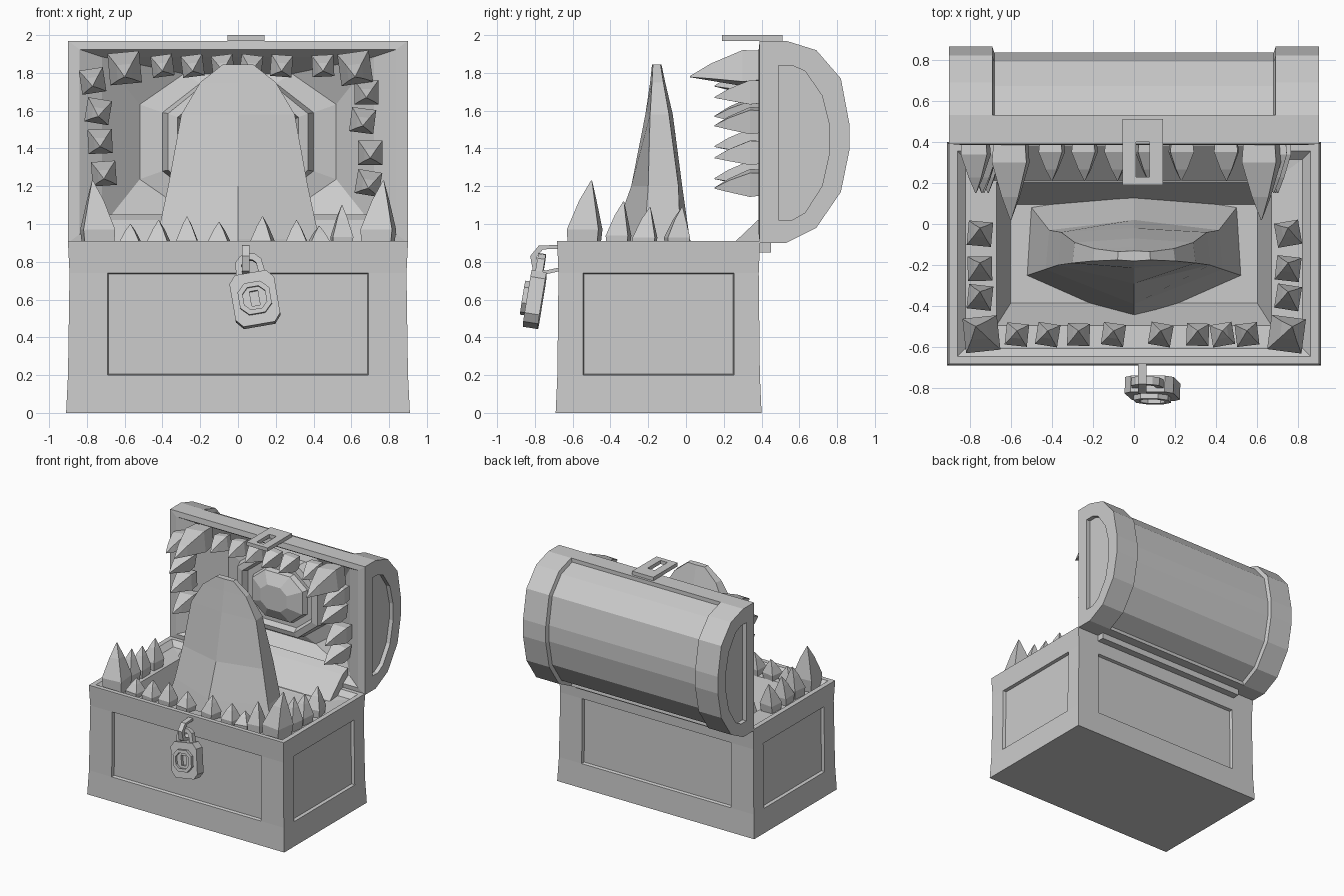
import bpy, bmesh, math, random
from mathutils import Vector, Matrix

random.seed(4)
cube = bpy.data.objects.get("Cube")
if cube:
    bpy.data.objects.remove(cube)

grey = bpy.data.materials.new("plain_grey")
grey.use_nodes = True
grey.diffuse_color = (0.6, 0.6, 0.6, 1)
grey.node_tree.nodes["Principled BSDF"].inputs["Base Color"].default_value = (0.6, 0.6, 0.6, 1)


def finish(bm, name):
    """Merge coincident points and turn the bmesh into a flat shaded object."""
    bmesh.ops.remove_doubles(bm, verts=bm.verts[:], dist=0.0005)
    mesh = bpy.data.meshes.new(name)
    bm.to_mesh(mesh)
    bm.free()
    mesh.materials.append(grey)
    obj = bpy.data.objects.new(name, mesh)
    bpy.context.scene.collection.objects.link(obj)
    return obj


def loft(bm, loops, start=False, end=False, closed=True):
    """Skin a list of point loops; returns the faces row by row."""
    rings = [[bm.verts.new(p) for p in loop] for loop in loops]
    n = len(rings[0])
    rows = []
    for a, b in zip(rings, rings[1:]):
        rows.append([bm.faces.new((a[i], a[(i + 1) % n], b[(i + 1) % n], b[i]))
                     for i in range(n if closed else n - 1)])
    if start:
        bm.faces.new(rings[0][::-1])
    if end:
        bm.faces.new(rings[-1])
    return rows


def octagon(rx, ry, k):
    """Counterclockwise octagon; k = 1 gives a rectangle."""
    quarter = [(rx, -k * ry), (rx, k * ry), (k * rx, ry), (-k * rx, ry)]
    return quarter + [(-x, -y) for x, y in quarter]


# Chest body: slightly waisted box with a recessed panel on each side
CY = -0.145


def body_ring(z, hx, hy):
    px, py = 0.69, 0.40
    half = [(-hx, -hy), (-px, -hy), (px, -hy), (hx, -hy), (hx, -py), (hx, py)]
    return [(x, y + CY, z) for x, y in half + [(-x, -y) for x, y in half]]


bm = bmesh.new()
rows = loft(bm, [body_ring(0, 0.91, 0.545), body_ring(0.2, 0.9, 0.536),
                 body_ring(0.74, 0.892, 0.53), body_ring(0.9, 0.9, 0.537)], start=True)
bm.normal_update()
bmesh.ops.inset_individual(bm, faces=rows[1][1::3], thickness=0.008, depth=-0.025)
finish(bm, "chest_body")

# Mouth lining sinking into the body
bm = bmesh.new()
lining = [(0.9, 0.537, 1, 0.9), (0.9, 0.537, 1, 0.91), (0.86, 0.5, 1, 0.91),
          (0.82, 0.46, 1, 0.87), (0.67, 0.35, 1, 0.86), (0.6, 0.24, 1, 0.6)]
loft(bm, [[(x, y + CY, z) for x, y in octagon(rx, ry, k)] for rx, ry, k, z in lining], end=True)
finish(bm, "mouth_lining")

# Lid shell: rounded profile with a recessed middle band
PROFILE = [(0.39, 0.9), (0.53, 0.9), (0.69, 0.98), (0.82, 1.17), (0.865, 1.39),
           (0.865, 1.53), (0.82, 1.77), (0.69, 1.92), (0.53, 1.97), (0.39, 1.97)]
PANEL = [(0.49, 1.02), (0.56, 1.02), (0.63, 1.06), (0.72, 1.2), (0.76, 1.38),
         (0.76, 1.52), (0.72, 1.68), (0.63, 1.81), (0.56, 1.84), (0.49, 1.84)]
bm = bmesh.new()
rows = loft(bm, [[(x, y, z) for y, z in PROFILE][::-1] for x in (-0.9, -0.69, 0, 0.69, 0.9)],
            closed=False)
bmesh.ops.reverse_faces(bm, faces=bm.faces[:])
bmesh.ops.recalc_face_normals(bm, faces=bm.faces[:])
if rows[1][4].normal.y < 0:
    bmesh.ops.reverse_faces(bm, faces=bm.faces[:])
bm.normal_update()
band = [f for row in rows[1:3] for f in row[1:-1]]
bmesh.ops.inset_region(bm, faces=band, thickness=0.01, depth=-0.03, use_even_offset=True)
# Lid ends, each with a half-moon recess
for side in (-1, 1):
    loft(bm, [[(side * x, y, z) for y, z in pts][::side]
              for pts, x in ((PROFILE, 0.9), (PANEL, 0.9), (PANEL, 0.865))], end=True)
finish(bm, "lid_shell")

# Lid lining: frame, sloped palate and octagonal eye
CZ = 1.435
bm = bmesh.new()
palate = [(0.9, 0.535, 1, 0.39), (0.84, 0.49, 1, 0.385), (0.72, 0.45, 1, 0.45),
          (0.52, 0.36, 0.55, 0.62), (0.4, 0.31, 0.5, 0.6)]
eye = [(0.37, 0.3, 0.5, 0.52), (0.32, 0.26, 0.5, 0.51), (0.3, 0.24, 0.5, 0.56),
       (0.25, 0.2, 0.5, 0.56), (0.23, 0.19, 0.5, 0.52), (0.12, 0.1, 0.5, 0.47)]
loft(bm, [[(x, y, z + CZ) for x, z in octagon(rx, rz, k)]
          for rx, rz, k, y in palate + eye], end=True)
finish(bm, "lid_lining_and_eye")

# Fleshy ramp joining body and lid at the hinge
bm = bmesh.new()
loft(bm, [[(x, 0.2, 0.85), (x, 0.45, 0.85), (x, 0.45, 1.05), (x, 0.38, 1.02)]
          for x in (-0.7, 0.7)], True, True)
bmesh.ops.recalc_face_normals(bm, faces=bm.faces[:])
finish(bm, "hinge_flesh")

# Tongue: height, half width, front ridge, front edge, back edge, back ridge
bm = bmesh.new()
sections = [(0.6, 0.52, -0.48, -0.25, 0.08, 0.16), (0.92, 0.43, -0.39, -0.22, -0.03, 0.02),
            (1.2, 0.37, -0.29, -0.2, -0.04, -0.02), (1.58, 0.3, -0.215, -0.19, -0.09, -0.07),
            (1.75, 0.2, -0.19, -0.18, -0.12, -0.11), (1.845, 0.08, -0.18, -0.175, -0.135, -0.13)]
loft(bm, [[(0, yf, z), (w, ye, z), (w * 0.96, yb, z), (0, yr, z), (-w * 0.96, yb, z), (-w, ye, z)]
          for z, w, yf, ye, yb, yr in sections], True, True)
finish(bm, "tongue")


# Teeth: four-sided curved spikes
def tooth(bm, root, axis, size, length, lean):
    u = Vector((1, 0, 0))
    v = axis.cross(u)
    turn = random.uniform(-0.2, 0.2)
    loops = []
    for t, scale in ((0, 0.9), (0.3, 1), (0.72, 0.48), (1, 0.03)):
        centre = root + axis * length * t + lean * t * t
        angles = [turn + math.pi * (0.25 + 0.5 * i) for i in range(4)]
        loops.append([centre + (u * math.cos(a) + v * math.sin(a)) * size * scale * 1.4
                      for a in angles])
    loft(bm, loops, True, True)


bm = bmesh.new()
up = Vector((0, 0, 1))
front_row = [(-0.57, 1.0), (-0.42, 1.02), (-0.27, 1.04), (-0.1, 1.01), (0.13, 1.04),
             (0.31, 1.02), (0.43, 0.99), (0.55, 1.1)]
for x, top in front_row:
    tooth(bm, Vector((x, -0.54, 0.86)), up, 0.055, top - 0.86, Vector((0, 0.02, 0)))
for s in (-1, 1):
    tooth(bm, Vector((s * 0.74, -0.54, 0.86)), up, 0.085, 0.37, Vector((s * 0.03, 0.04, 0)))
    for y, top in ((-0.36, 1.12), (-0.22, 1.09), (-0.05, 1.09)):
        tooth(bm, Vector((s * 0.75, y, 0.86)), up, 0.06, top - 0.86, Vector((0, 0.03, 0)))
finish(bm, "lower_teeth")

bm = bmesh.new()
out = Vector((0, -1, 0))
for x in (-0.4, -0.24, -0.08, 0.07, 0.23, 0.45):
    tooth(bm, Vector((x, 0.41, 1.84)), out, 0.058, 0.2, Vector((0, 0, -0.03)))
for x in (-0.6, 0.62):
    tooth(bm, Vector((x, 0.42, 1.83)), out, 0.085, 0.4, Vector((0, 0, -0.05)))
side_teeth = [(-0.77, 1.76), (-0.74, 1.6), (-0.73, 1.44), (-0.71, 1.27),
              (0.68, 1.7), (0.66, 1.55), (0.7, 1.38), (0.69, 1.22)]
for x, z in side_teeth:
    tooth(bm, Vector((x, 0.42, z)), out, 0.065, 0.27, Vector((0, 0, -0.03)))
finish(bm, "upper_teeth")


# Latch plate on the lid, with a slot
def rect(x0, x1, y0, y1, z):
    return [(x0, y0, z), (x1, y0, z), (x1, y1, z), (x0, y1, z)]


bm = bmesh.new()
outer, inner = (-0.055, 0.14, 0.19, 0.51), (0.01, 0.075, 0.23, 0.4)
loft(bm, [rect(*outer, 1.97), rect(*outer, 2.0), rect(*inner, 2.0),
          rect(*inner, 1.97), rect(*outer, 1.97)])
finish(bm, "latch_plate")

# Staple holding the padlock
bm = bmesh.new()
path = [(-0.67, 0.89), (-0.78, 0.885), (-0.825, 0.83), (-0.81, 0.75), (-0.76, 0.73), (-0.67, 0.75)]
hub = Vector((-0.7, 0.815))
loops = []
for p in path:
    q = Vector(p).lerp(hub, 0.28)
    loops.append([(0.02, *p), (0.06, *p), (0.06, *q), (0.02, *q)])
loft(bm, loops, True, True)
bmesh.ops.recalc_face_normals(bm, faces=bm.faces[:])
finish(bm, "staple")

# Padlock: chamfered case, raised ring, keyhole and shackle, hung at a tilt
bm = bmesh.new()
case = [(0.12, 0.14, 0.7, 0.04), (0.12, 0.14, 0.7, -0.04), (0.085, 0.085, 0.5, -0.04),
        (0.085, 0.085, 0.5, -0.065), (0.06, 0.06, 0.5, -0.065), (0.06, 0.06, 0.5, -0.045),
        (0.022, 0.04, 1, -0.045), (0.022, 0.04, 1, -0.02)]
loft(bm, [[(x, y, z) for x, z in octagon(rx, rz, k)] for rx, rz, k, y in case], True, True)
arch = []
for i in range(7):
    a = math.pi * i / 6
    c, s = math.cos(a), math.sin(a)
    arch.append([(r * c, y, 0.17 + r * s if 0 < i < 6 else 0.12)
                 for r, y in ((0.045, -0.02), (0.08, -0.02), (0.08, 0.02), (0.045, 0.02))])
loft(bm, arch, True, True)
tilt = Matrix.Rotation(-0.17, 4, 'Y') @ Matrix.Rotation(-0.16, 4, 'X')
bmesh.ops.transform(bm, matrix=Matrix.Translation((0.09, -0.8, 0.6)) @ tilt, verts=bm.verts[:])
finish(bm, "padlock")
